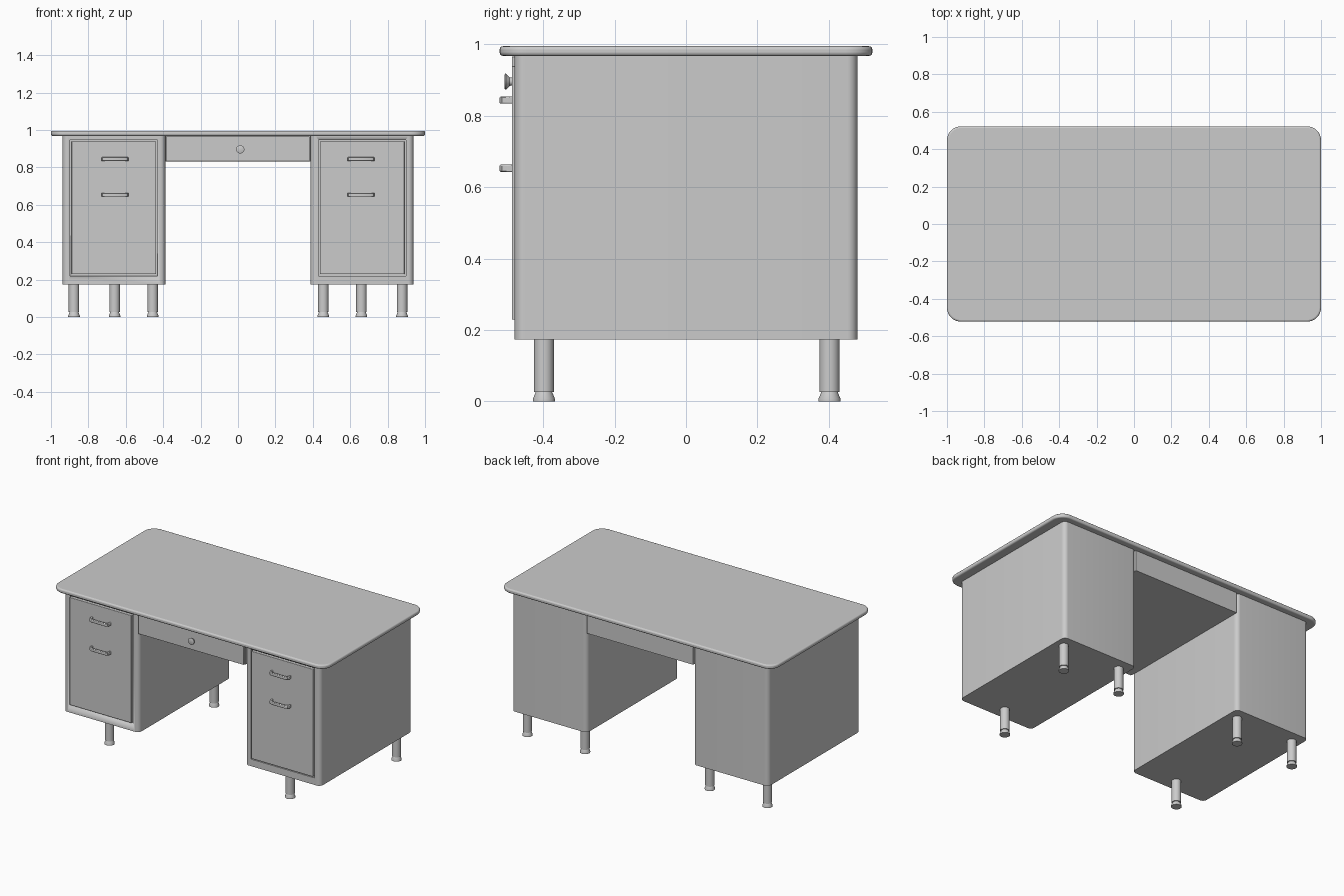
import bpy, bmesh, math
from mathutils import Vector

if "Cube" in bpy.data.objects:
    bpy.data.objects.remove(bpy.data.objects["Cube"])


def finish(name, bm, edge_bevel=0.0, segs=3):
    bmesh.ops.recalc_face_normals(bm, faces=bm.faces)
    me = bpy.data.meshes.new(name)
    bm.to_mesh(me)
    bm.free()
    ob = bpy.data.objects.new(name, me)
    bpy.context.collection.objects.link(ob)
    if edge_bevel:
        mod = ob.modifiers.new("Bevel", 'BEVEL')
        mod.width, mod.segments = edge_bevel, segs
        mod.limit_method, mod.angle_limit = 'ANGLE', math.radians(50)
    bpy.ops.object.select_all(action='DESELECT')
    ob.select_set(True)
    bpy.context.view_layer.objects.active = ob
    bpy.ops.object.shade_smooth_by_angle(angle=math.radians(35))
    return ob


def box(name, x0, x1, y0, y1, z0, z1, corner=0.0, edge_bevel=0.0):
    """Box with optional rounded upright corners and softened edges."""
    bm = bmesh.new()
    bmesh.ops.create_cube(bm, size=1)
    lo, hi = Vector((x0, y0, z0)), Vector((x1, y1, z1))
    for v in bm.verts:
        v.co = Vector(lo[i] + (v.co[i] + 0.5) * (hi[i] - lo[i]) for i in range(3))
    if corner:
        up = [e for e in bm.edges if abs(e.verts[0].co.z - e.verts[1].co.z) > 1e-4]
        bmesh.ops.bevel(bm, geom=up, offset=corner, segments=8, profile=0.5, affect='EDGES')
    return finish(name, bm, edge_bevel)


def lathe(name, profile, loc, axis='Z', n=32):
    """Closed turned part from (radius, height) points; axis 'Y' points to the front."""
    bm = bmesh.new()
    rings = []
    for r, h in profile:
        ring = []
        for i in range(n):
            a = 2 * math.pi * i / n
            p = (r * math.cos(a), r * math.sin(a), h)
            if axis == 'Y':
                p = (p[0], -h, p[1])
            ring.append(bm.verts.new(Vector(p) + Vector(loc)))
        rings.append(ring)
    for a, b in zip(rings, rings[1:]):
        for i in range(n):
            j = (i + 1) % n
            bm.faces.new((a[i], a[j], b[j], b[i]))
    bm.faces.new(rings[0])
    bm.faces.new(rings[-1])
    return finish(name, bm)


def handle(name, cx, cz, half_h=0.010):
    """Bent bar pull: outer and inner outline seen from above, given height."""
    outer = [(0.072, -0.485), (0.072, -0.502), (0.066, -0.515), (0.052, -0.522)]
    inner = [(0.060, -0.485), (0.060, -0.500), (0.056, -0.506), (0.048, -0.510)]
    outline = (outer + [(-x, y) for x, y in reversed(outer)]
               + [(-x, y) for x, y in inner] + list(reversed(inner)))
    bm = bmesh.new()
    face = bm.faces.new([bm.verts.new((cx + x, y, cz - half_h)) for x, y in outline])
    ext = bmesh.ops.extrude_face_region(bm, geom=[face])
    for v in ext["geom"]:
        if isinstance(v, bmesh.types.BMVert):
            v.co.z += 2 * half_h
    return finish(name, bm, 0.003, 2)


# Desk top with rounded corners and edge
box("desk_top", -1, 1, -0.522, 0.522, 0.968, 0.995, corner=0.075, edge_bevel=0.009)

LEG = [(0.022, 0.0), (0.022, 0.02), (0.022, 0.027), (0.028, 0.027), (0.028, 0.176)]
FOOT = [(0.031, 0.0), (0.031, 0.007), (0.023, 0.026)]

for side, s in (("left", -1), ("right", 1)):
    def span(a, b):
        return sorted((s * a, s * b))

    # Cabinet with a shallow recess for the drawer panel
    cab = box(f"{side}_cabinet", *span(0.388, 0.938), -0.480, 0.480, 0.174, 0.968, corner=0.028)
    cut = box(f"{side}_recess_cutter", *span(0.430, 0.897), -0.6, -0.46, 0.220, 0.946)
    cut.hide_render = True
    cut.hide_set(True)
    mod = cab.modifiers.new("Recess", 'BOOLEAN')
    mod.object, mod.operation, mod.solver = cut, 'DIFFERENCE', 'EXACT'
    bpy.context.view_layer.objects.active = cab
    # keep the recess before the smoothing modifier
    cab.modifiers.move(len(cab.modifiers) - 1, 0)

    box(f"{side}_drawer_panel", *span(0.438, 0.889), -0.488, -0.455, 0.229, 0.939, edge_bevel=0.002)

    # Pulls
    for pos, z in (("upper", 0.844), ("lower", 0.653)):
        handle(f"{side}_{pos}_handle", s * 0.658, z)

    # One front leg and two back legs under each cabinet
    for pos, x, y in (("front", 0.660, -0.398), ("back_inner", 0.456, 0.402),
                      ("back_outer", 0.877, 0.402)):
        lathe(f"{side}_{pos}_leg", LEG[1:], (s * x, y, 0))
        lathe(f"{side}_{pos}_foot", FOOT, (s * x, y, 0))

# Centre drawer between the cabinets
box("centre_drawer", -0.388, 0.388, -0.478, 0.480, 0.832, 0.968)
box("centre_drawer_front", -0.386, 0.382, -0.488, -0.470, 0.832, 0.966, edge_bevel=0.002)

# Flared round knob
lathe("centre_knob", [(0.011, 0.486), (0.012, 0.494), (0.022, 0.504), (0.022, 0.507), (0.018, 0.509)],
      (0.012, 0, 0.896), axis='Y')
